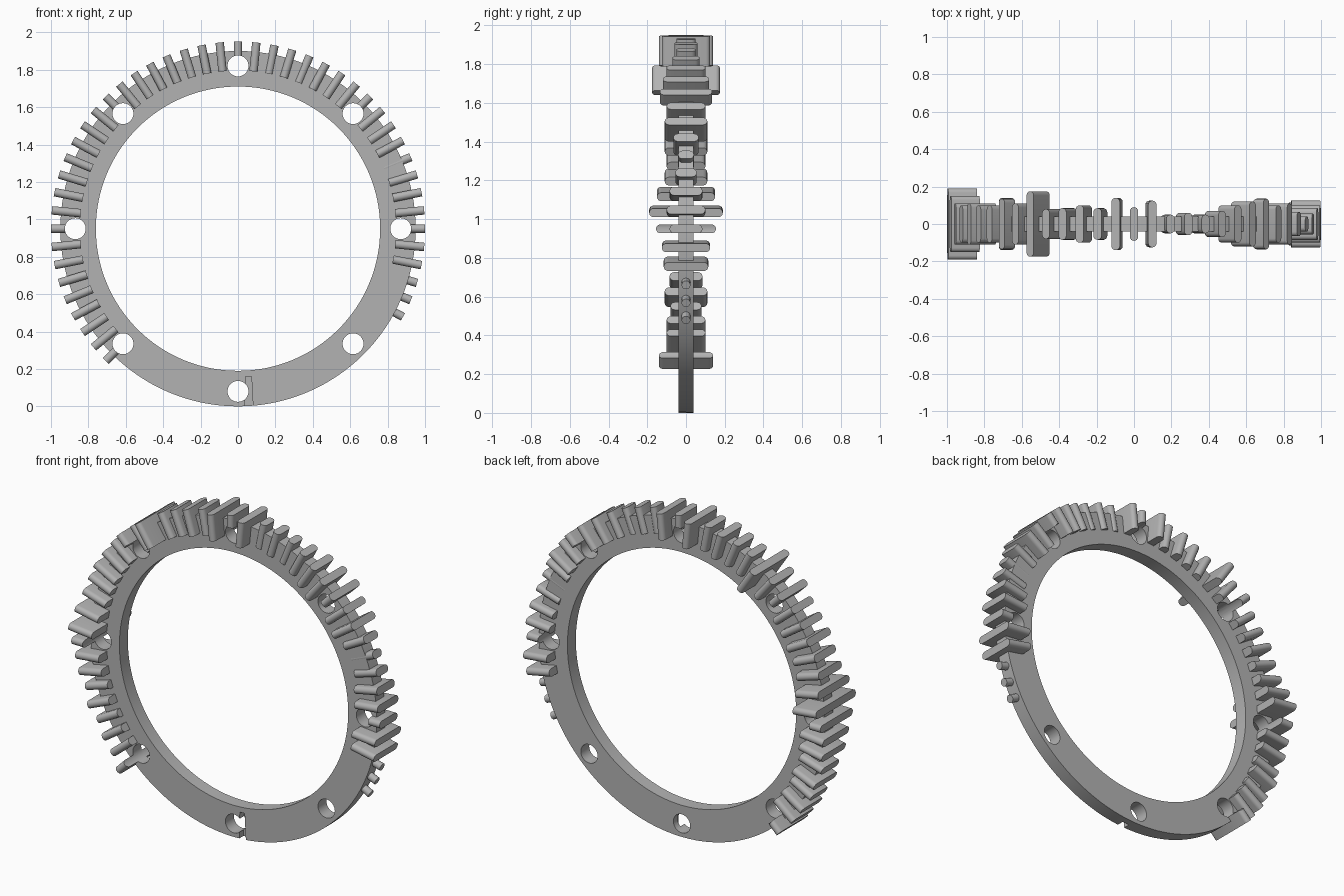
import bpy, bmesh, math
from mathutils import Matrix, Vector

if "Cube" in bpy.data.objects:
    bpy.data.objects.remove(bpy.data.objects["Cube"], do_unlink=True)

CENTRE = Vector((0, 0, 0.95))
STEP = math.radians(360 / 64)
TOOTH_IN, TOOTH_OUT, TOOTH_R = 0.845, 1.0, 0.0225
RING_IN, RING_OUT, RING_HALF = 0.76, 0.95, 0.04
HOLE_PITCH, HOLE_R = 0.87, 0.056

grey = bpy.data.materials.new("plain grey")
grey.use_nodes = True
colour = (0.45, 0.45, 0.45, 1)
grey.diffuse_color = colour
grey.node_tree.nodes["Principled BSDF"].inputs["Base Color"].default_value = colour


def prism(name, outline, direction, matrix=Matrix()):
    """Extrude a closed outline along a direction into a solid."""
    bm = bmesh.new()
    face = bm.faces.new([bm.verts.new(p) for p in outline])
    new = bmesh.ops.extrude_face_region(bm, geom=[face])["geom"]
    bmesh.ops.translate(bm, vec=direction,
                        verts=[v for v in new if isinstance(v, bmesh.types.BMVert)])
    bmesh.ops.recalc_face_normals(bm, faces=bm.faces)
    bmesh.ops.transform(bm, matrix=matrix, verts=bm.verts)
    mesh = bpy.data.meshes.new(name)
    bm.to_mesh(mesh)
    bm.free()
    mesh.materials.append(grey)
    obj = bpy.data.objects.new(name, mesh)
    bpy.context.collection.objects.link(obj)
    return obj


def disc(name, radius, half, sides, centre):
    pts = [(radius * math.cos(t), -half, radius * math.sin(t))
           for t in (2 * math.pi * i / sides for i in range(sides))]
    return prism(name, pts, Vector((0, 2 * half, 0)), Matrix.Translation(centre))


def cut(obj, cutters):
    """Subtract the cutters and bake the result."""
    for c in cutters:
        c.hide_render = True
        mod = obj.modifiers.new("cut", 'BOOLEAN')
        mod.object, mod.operation, mod.solver = c, 'DIFFERENCE', 'EXACT'
    deps = bpy.context.evaluated_depsgraph_get()
    baked = bpy.data.meshes.new_from_object(obj.evaluated_get(deps))
    obj.modifiers.clear()
    obj.data = baked


def spin(index):
    return Matrix.Translation(CENTRE) @ Matrix.Rotation(index * STEP, 4, 'Y')


# Bolt holes, shared by the ring and the teeth in front of them
holes = {k: disc("hole_cutter", HOLE_R, 0.4, 32, spin(k) @ Vector((0, 0, HOLE_PITCH)))
         for k in range(-24, 33, 8)}
bore = disc("bore_cutter", RING_IN, 0.4, 128, CENTRE)

# Shallow tapered slot in the front of the ring, beside the lowest hole
slot = prism("slot_cutter",
             [(0.035, -0.1, -0.05), (0.083, -0.1, -0.05),
              (0.072, -0.1, 0.16), (0.04, -0.1, 0.16)], Vector((0, 0.1, 0)))

# Flat ring
ring = disc("ring", RING_OUT, RING_HALF, 128, CENTRE)
cut(ring, [bore, slot] + list(holes.values()))

# Half depth of each tooth, clockwise from the lower left to the lower right
left = [0.14, 0.1, 0.1, 0.08, 0.11, 0.085, 0.115, 0.125, 0.155, 0.19, 0.15, 0.11,
        0.1, 0.11, 0.1, 0.1, 0.135, 0.11, 0.175, 0.08, 0.085, 0.1, 0.085, 0.14]
right = [0.09, 0.125, 0.05, 0.06, 0.05, 0.07, 0.1, 0.12, 0.135, 0.1, 0.11, 0.065,
         0.041, 0.055, 0.085, 0.1, 0.085, 0.125, 0.115] + [TOOTH_R] * 3

# Radial teeth with rounded ends
parts = [ring]
for i, half in enumerate(left + right):
    k = i - len(left)
    run = max(half - TOOTH_R, 0.0003)
    outline = []
    for side in (1, -1):
        for j in range(9):
            t = math.pi * j / 8
            outline.append((side * TOOTH_R * math.cos(t),
                            side * (run + TOOTH_R * math.sin(t)), TOOTH_IN))
    tooth = prism(f"tooth_{i + 1}", outline,
                  Vector((0, 0, TOOTH_OUT - TOOTH_IN)), spin(k))
    if k in holes:
        cut(tooth, [holes[k]])
    parts.append(tooth)

for c in [bore, slot] + list(holes.values()):
    bpy.data.objects.remove(c, do_unlink=True)

# Smooth round walls, keep crisp edges
bpy.ops.object.select_all(action='DESELECT')
for p in parts:
    p.select_set(True)
bpy.context.view_layer.objects.active = ring
bpy.ops.object.shade_smooth_by_angle(angle=math.radians(30))
